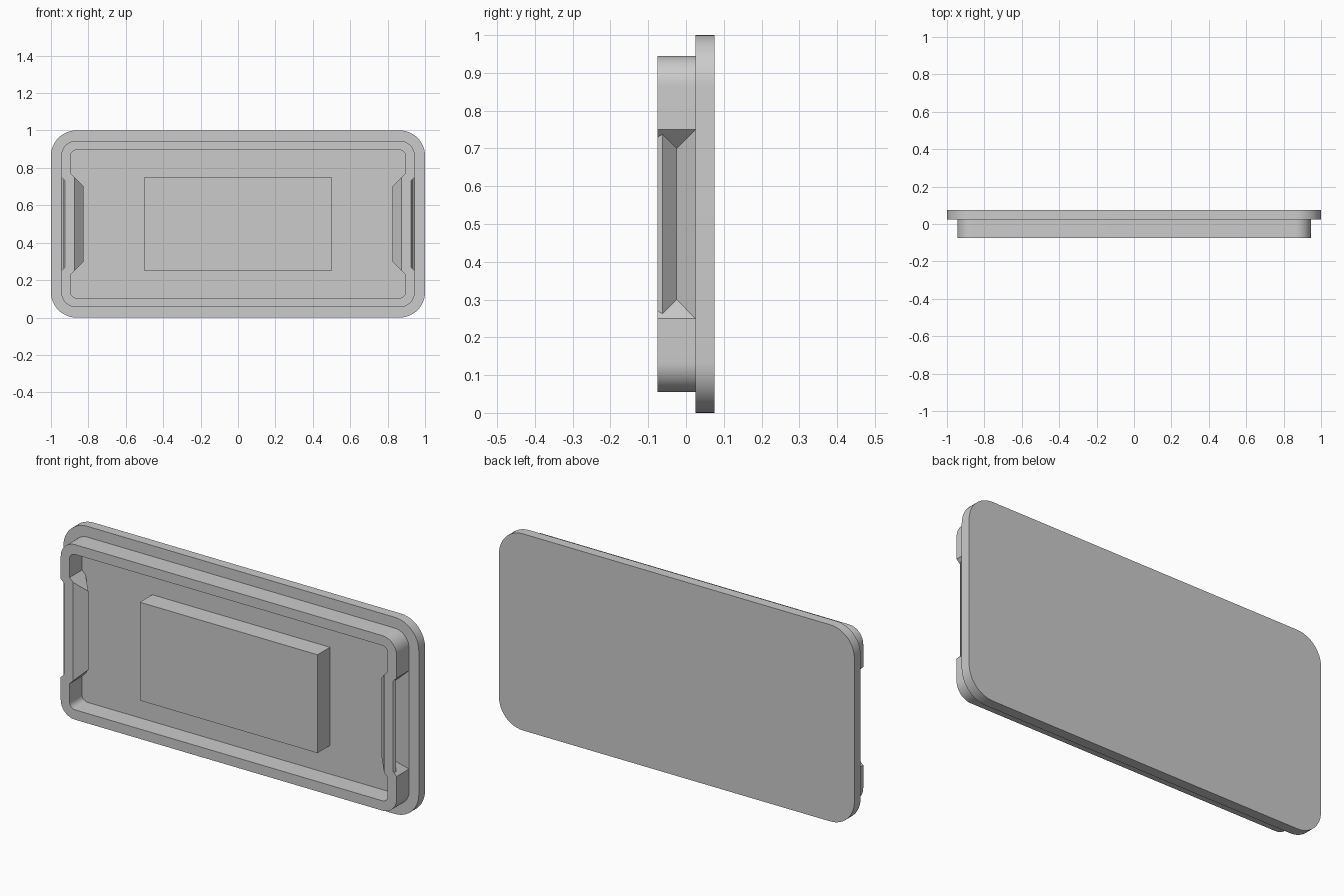
import bpy
import bmesh
from math import cos, sin, pi, radians

cube = bpy.data.objects.get("Cube")
if cube:
    bpy.data.objects.remove(cube, do_unlink=True)

grey = bpy.data.materials.new("plain_grey")
grey.use_nodes = True
GREY = (0.6, 0.6, 0.6, 1)
grey.diffuse_color = GREY
grey.node_tree.nodes["Principled BSDF"].inputs["Base Color"].default_value = GREY

FRONT, FLOOR, BACK = -0.075, 0.025, 0.075   # depth levels along y
MID_Z = 0.5
RIDGE_Y = (FRONT + FLOOR) / 2
CORNER = 0.135


def make_object(name, bm):
    bmesh.ops.recalc_face_normals(bm, faces=bm.faces)
    mesh = bpy.data.meshes.new(name)
    bm.to_mesh(mesh)
    bm.free()
    mesh.materials.append(grey)
    obj = bpy.data.objects.new(name, mesh)
    bpy.context.collection.objects.link(obj)
    return obj


def rounded_slab(name, inset, y0, y1, steps=12):
    """Rounded rectangle in the xz plane, extruded from y0 to y1."""
    bm = bmesh.new()
    r = CORNER - inset
    cx, cz = 1 - CORNER, MID_Z - CORNER
    verts = []
    for quarter, (sx, sz) in enumerate([(1, 1), (-1, 1), (-1, -1), (1, -1)]):
        for i in range(steps + 1):
            a = (quarter + i / steps) * pi / 2
            verts.append(bm.verts.new((sx * cx + r * cos(a), y0,
                                       MID_Z + sz * cz + r * sin(a))))
    face = bm.faces.new(verts)
    moved = bmesh.ops.extrude_face_region(bm, geom=[face])["geom"]
    bmesh.ops.translate(bm, vec=(0, y1 - y0, 0),
                        verts=[v for v in moved if isinstance(v, bmesh.types.BMVert)])
    return make_object(name, bm)


def hipped_solid(name, side, base, points):
    """Convex solid with 45 degree ends: half length grows with x - base."""
    bm = bmesh.new()
    for x, y in points:
        for end in (-1, 1):
            bm.verts.new((side * x, y, MID_Z + end * (x - base)))
    bmesh.ops.convex_hull(bm, input=bm.verts)
    bmesh.ops.dissolve_limit(bm, angle_limit=radians(1), verts=bm.verts, edges=bm.edges)
    return make_object(name, bm)


def combine(target, tool, operation):
    mod = target.modifiers.new(operation, "BOOLEAN")
    mod.object, mod.operation, mod.solver = tool, operation, "EXACT"
    bpy.context.view_layer.objects.active = target
    bpy.ops.object.modifier_apply(modifier=mod.name)
    bpy.data.objects.remove(tool, do_unlink=True)


def smooth(obj):
    bpy.ops.object.select_all(action="DESELECT")
    obj.select_set(True)
    bpy.context.view_layer.objects.active = obj
    bpy.ops.object.shade_smooth_by_angle(angle=radians(30))


# Back plate
plate = rounded_slab("back_plate", 0, FLOOR, BACK)

# Raised rim: hollow rounded frame
rim = rounded_slab("rim", 0.055, FRONT, FLOOR)
combine(rim, rounded_slab("rim_opening", 0.105, FRONT - 0.1, FLOOR + 0.1), "DIFFERENCE")

# Grip on each short side: inner ridge, outer V groove, tapered front lip
for side in (-1, 1):
    ridge = hipped_solid("grip_ridge", side, 0.625, [
        (0.825, RIDGE_Y), (0.875, FRONT), (0.875, FLOOR), (0.92, FRONT), (0.92, FLOOR)])
    combine(rim, ridge, "UNION")
    groove = hipped_solid("grip_groove", side, 0.695, [
        (0.895, RIDGE_Y), (0.965, RIDGE_Y - 0.07), (0.965, RIDGE_Y + 0.07)])
    combine(rim, groove, "DIFFERENCE")
    lip = hipped_solid("lip_cut", side, 0.695, [
        (0.917, -0.09), (0.9385, -0.05), (0.965, -0.09), (0.965, -0.05)])
    combine(rim, lip, "DIFFERENCE")

# Central block on the floor of the tray
bm = bmesh.new()
bmesh.ops.create_cube(bm, size=1)
bmesh.ops.scale(bm, vec=(1, FLOOR - FRONT, 0.5), verts=bm.verts)
bmesh.ops.translate(bm, vec=(0, RIDGE_Y, MID_Z), verts=bm.verts)
make_object("center_block", bm)

for part in (plate, rim):
    smooth(part)
